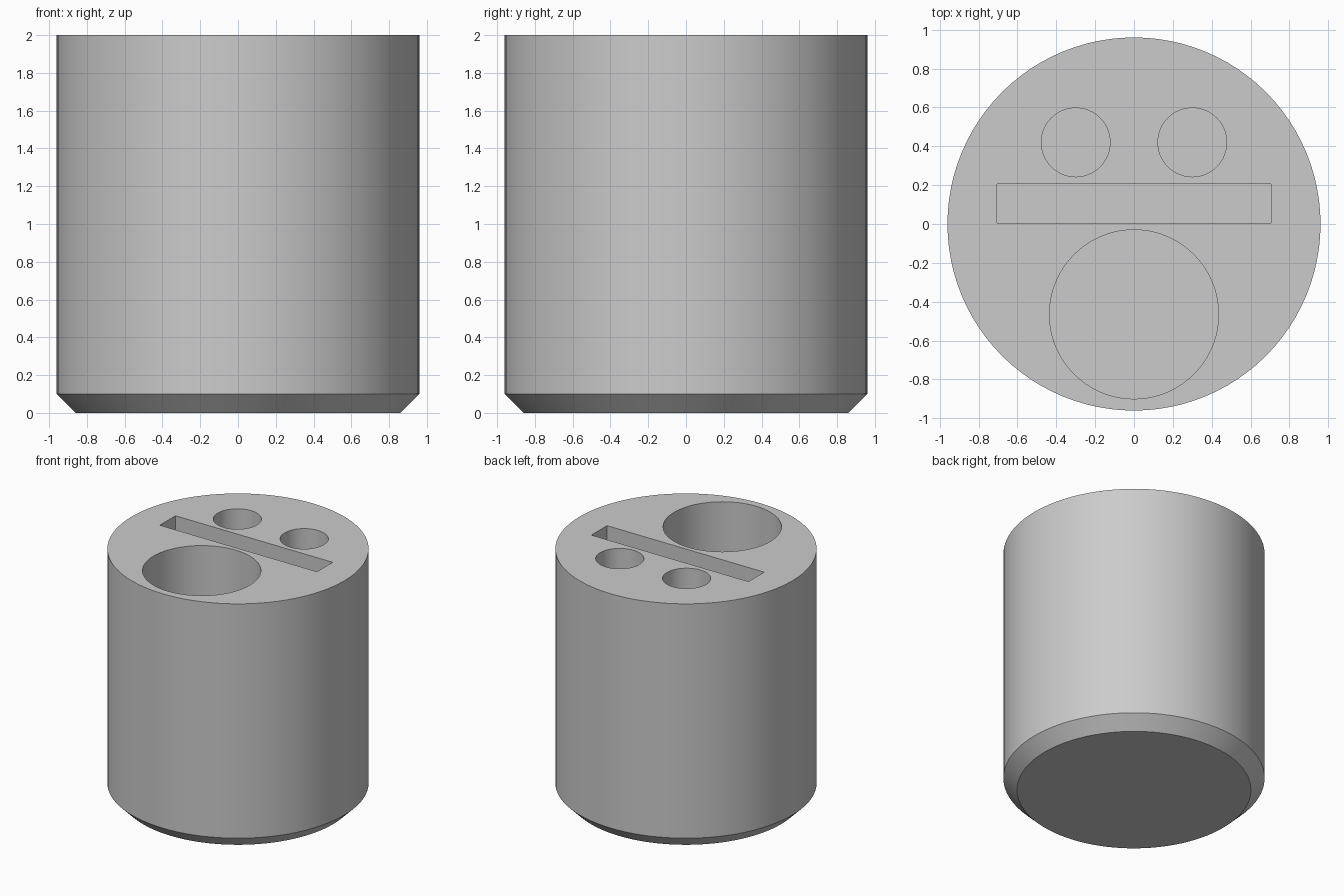
import bpy
import bmesh
import math
from mathutils import Matrix

old = bpy.data.objects.get("Cube")
if old:
    bpy.data.objects.remove(old, do_unlink=True)

HEIGHT, RADIUS, CHAMFER, FLOOR = 2.0, 0.96, 0.1, 0.2

grey = bpy.data.materials.new("plain grey")
grey.use_nodes = True
colour = (0.6, 0.6, 0.6, 1)
grey.diffuse_color = colour
grey.node_tree.nodes["Principled BSDF"].inputs["Base Color"].default_value = colour


def make_object(name, bm):
    bmesh.ops.recalc_face_normals(bm, faces=bm.faces)
    mesh = bpy.data.meshes.new(name)
    bm.to_mesh(mesh)
    bm.free()
    mesh.materials.append(grey)
    obj = bpy.data.objects.new(name, mesh)
    bpy.context.collection.objects.link(obj)
    return obj


def add_cylinder(bm, x, y, bottom, top, r_bottom, r_top, segments):
    bmesh.ops.create_cone(
        bm, cap_ends=True, segments=segments, radius1=r_bottom, radius2=r_top,
        depth=top - bottom, matrix=Matrix.Translation((x, y, (bottom + top) / 2)))


# Round body with a chamfered foot
bm = bmesh.new()
add_cylinder(bm, 0, 0, 0, HEIGHT, RADIUS, RADIUS, 96)
rim = [e for e in bm.edges if all(v.co.z < 0.001 for v in e.verts)]
bmesh.ops.bevel(bm, geom=rim, offset=CHAMFER, segments=1, affect='EDGES')
body = make_object("holder_body", bm)

# Cutter for the cup well, two brush wells and the slot
bm = bmesh.new()
top = HEIGHT + 0.1
add_cylinder(bm, 0, -0.465, FLOOR, top, 0.435, 0.435, 72)
for side in (-1, 1):
    add_cylinder(bm, side * 0.3, 0.42, FLOOR, top, 0.177, 0.177, 64)
slot = Matrix.Translation((0, 0.105, (FLOOR + top) / 2)) @ Matrix.Diagonal((1.41, 0.2, top - FLOOR, 1))
bmesh.ops.create_cube(bm, size=1, matrix=slot)
cutter = make_object("well_cutter", bm)

# Cut the wells, then drop the cutter
cut = body.modifiers.new("wells", 'BOOLEAN')
cut.operation = 'DIFFERENCE'
cut.solver = 'EXACT'
cut.object = cutter
bpy.context.view_layer.objects.active = body
bpy.ops.object.select_all(action='DESELECT')
body.select_set(True)
bpy.ops.object.modifier_apply(modifier=cut.name)
bpy.data.objects.remove(cutter, do_unlink=True)

bpy.ops.object.shade_smooth_by_angle(angle=math.radians(30))
